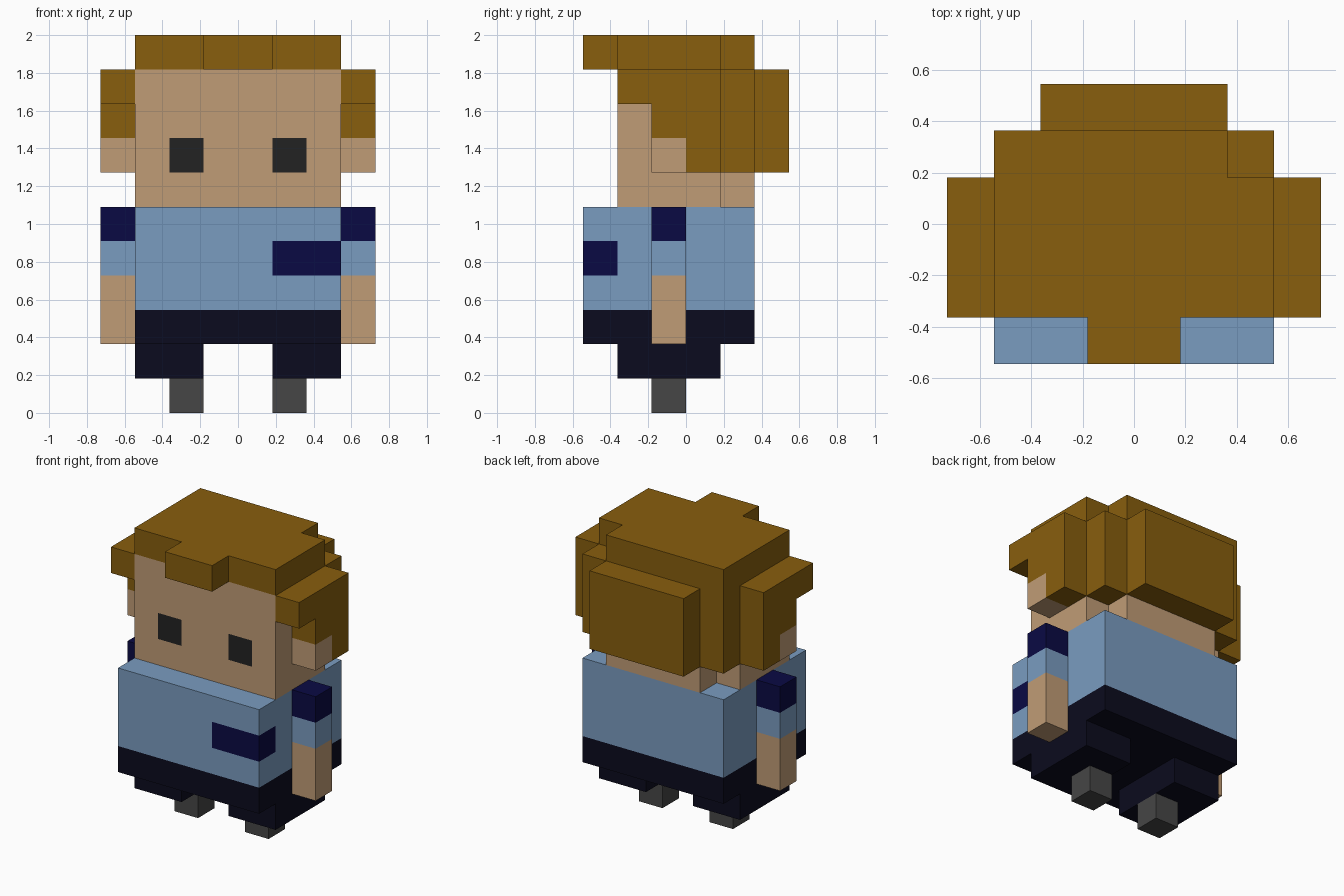
import bpy
import bmesh
from itertools import product

if "Cube" in bpy.data.objects:
    bpy.data.objects.remove(bpy.data.objects["Cube"], do_unlink=True)

U = 2 / 11  # edge length of one block; all part sizes below are in blocks


def linear(c):
    c /= 255
    return c / 12.92 if c <= 0.04045 else ((c + 0.055) / 1.055) ** 2.4


def material(name, rgb):
    colour = [linear(c) for c in rgb] + [1]
    m = bpy.data.materials.new(name)
    m.use_nodes = True
    m.diffuse_color = colour
    bsdf = next(n for n in m.node_tree.nodes if n.type == 'BSDF_PRINCIPLED')
    bsdf.inputs["Base Color"].default_value = colour
    bsdf.inputs["Roughness"].default_value = 0.9
    return m


hair = material("hair_brown", (136, 94, 13))
skin = material("skin_tan", (192, 156, 118))
shirt = material("shirt_blue", (122, 156, 192))
navy = material("trim_navy", (10, 10, 68))
trousers = material("trousers_dark", (11, 11, 30))
shoe = material("shoe_grey", (70, 70, 70))
eye = material("eye_black", (34, 34, 34))

# The four corners of a block face, counter-clockwise, for each direction
SIDES = {
    (1, 0, 0): [(1, 0, 0), (1, 1, 0), (1, 1, 1), (1, 0, 1)],
    (-1, 0, 0): [(0, 0, 0), (0, 0, 1), (0, 1, 1), (0, 1, 0)],
    (0, 1, 0): [(0, 1, 0), (0, 1, 1), (1, 1, 1), (1, 1, 0)],
    (0, -1, 0): [(0, 0, 0), (1, 0, 0), (1, 0, 1), (0, 0, 1)],
    (0, 0, 1): [(0, 0, 1), (1, 0, 1), (1, 1, 1), (0, 1, 1)],
    (0, 0, -1): [(0, 0, 0), (0, 1, 0), (1, 1, 0), (1, 0, 0)],
}


def part(name, boxes, mats, rule=lambda cell, side: 0):
    """Join boxes (x0, x1, y0, y1, z0, z1) into one outer shell of block faces."""
    cells = set()
    for x0, x1, y0, y1, z0, z1 in boxes:
        cells.update(product(range(x0, x1), range(y0, y1), range(z0, z1)))
    bm = bmesh.new()
    verts = {}

    def vert(p):
        if p not in verts:
            verts[p] = bm.verts.new([c * U for c in p])
        return verts[p]

    for cell in sorted(cells):
        for side, corners in SIDES.items():
            if tuple(a + b for a, b in zip(cell, side)) in cells:
                continue
            f = bm.faces.new([vert(tuple(a + b for a, b in zip(cell, c))) for c in corners])
            f.material_index = rule(cell, side)
    mesh = bpy.data.meshes.new(name)
    bm.to_mesh(mesh)
    bm.free()
    for m in mats:
        mesh.materials.append(m)
    obj = bpy.data.objects.new(name, mesh)
    bpy.context.collection.objects.link(obj)


def pair(name, boxes, *args):
    """The same part on the left (+x) and mirrored on the right (-x)."""
    part("left_" + name, boxes, *args)
    part("right_" + name, [(-b[1], -b[0], *b[2:]) for b in boxes], *args)


# Legs and hips
pair("shoe", [(1, 2, -1, 0, 0, 1)], [shoe])
pair("leg", [(1, 3, -2, 1, 1, 2)], [trousers])
part("hips", [(-3, 3, -3, 2, 2, 3)], [trousers])


# Shirt with a badge strip wrapping round the left front edge
def badge(cell, side):
    x, y, z = cell
    return int(x >= 1 and y == -3 and z == 4)


part("shirt", [(-3, 3, -3, 2, 3, 6)], [shirt, navy], badge)

# Arms: bare forearm, blue sleeve, navy shoulder
pair("arm", [(3, 4, -1, 0, 2, 6)], [skin, shirt, navy],
     lambda cell, side: max(0, cell[2] - 3))


# Head with nape; the eyes are front faces
def eyes(cell, side):
    return int(side == (0, -1, 0) and cell[0] in (-2, 1) and cell[2] == 7)


part("head", [(-3, 3, -2, 1, 6, 10), (-2, 2, 1, 2, 6, 7)], [skin, eye], eyes)
pair("ear", [(3, 4, -1, 0, 7, 8)], [skin])

# Hair: crown with one notched back corner, fringe, back and stepped sides
part("hair_crown", [(-3, 3, -2, 1, 10, 11), (-3, 2, 1, 2, 10, 11)], [hair])
part("hair_fringe", [(-1, 1, -3, -2, 10, 11)], [hair])
part("hair_back", [(-3, 3, 1, 2, 7, 10), (-2, 2, 2, 3, 7, 10)], [hair])
pair("hair_side", [(3, 4, -2, 1, 9, 10), (3, 4, -1, 1, 8, 9), (3, 4, 0, 1, 7, 8)], [hair])
